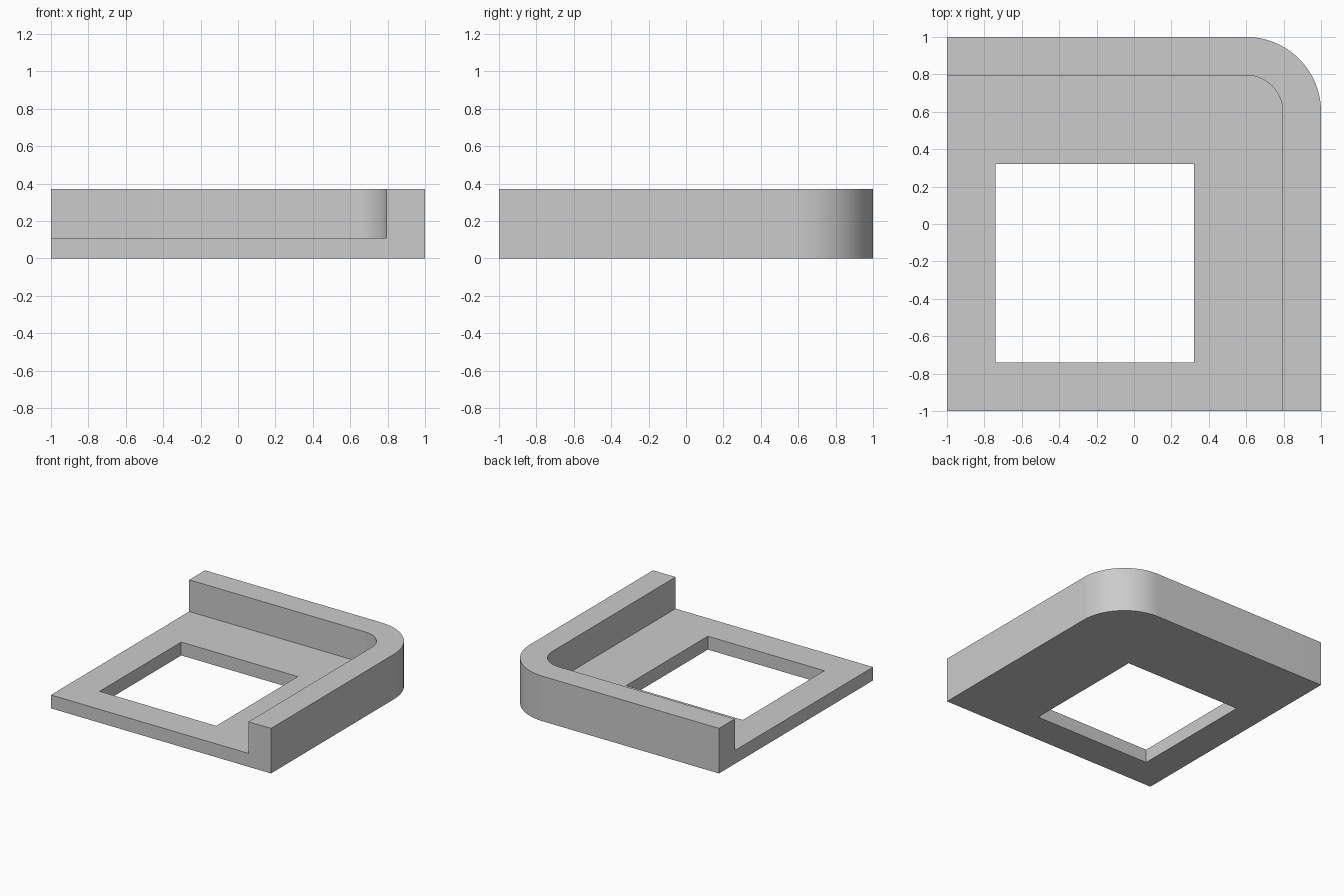
import bpy, bmesh, math

if "Cube" in bpy.data.objects:
    bpy.data.objects.remove(bpy.data.objects["Cube"], do_unlink=True)

HEIGHT, FLOOR = 0.37, 0.11
ARC_CENTRE = 0.6

grey = bpy.data.materials.new("light grey")
grey.use_nodes = True
grey.diffuse_color = (0.6, 0.6, 0.6, 1)
grey.node_tree.nodes["Principled BSDF"].inputs["Base Color"].default_value = (0.6, 0.6, 0.6, 1)


def prism(name, outline, bottom, top):
    """Extrude a counter-clockwise outline into a solid."""
    bm = bmesh.new()
    base = bm.faces.new([bm.verts.new((x, y, bottom)) for x, y in outline])
    up = bmesh.ops.extrude_face_region(bm, geom=[base], use_keep_orig=True)["geom"]
    bmesh.ops.translate(bm, vec=(0, 0, top - bottom),
                        verts=[v for v in up if isinstance(v, bmesh.types.BMVert)])
    bmesh.ops.recalc_face_normals(bm, faces=bm.faces)
    mesh = bpy.data.meshes.new(name)
    bm.to_mesh(mesh)
    bm.free()
    mesh.materials.append(grey)
    obj = bpy.data.objects.new(name, mesh)
    bpy.context.collection.objects.link(obj)
    return obj


def rounded_outline(low, radius, steps=24):
    """Square outline with its back left corner rounded."""
    high = ARC_CENTRE + radius
    arc = [(ARC_CENTRE + radius * math.cos(a), ARC_CENTRE + radius * math.sin(a))
           for a in (math.pi / 2 * i / steps for i in range(steps + 1))]
    return [(low, low), (high, low)] + arc + [(low, high)]


# Solid block with one rounded corner
tray = prism("corner_tray", rounded_outline(-1, 0.4), 0, HEIGHT)

# Pocket above the floor, and the square opening through it
pocket = prism("pocket_cutter", rounded_outline(-1.2, 0.195), FLOOR, HEIGHT + 0.2)
a, b = -0.74, 0.32
opening = prism("opening_cutter", [(a, a), (b, a), (b, b), (a, b)], -0.2, HEIGHT + 0.1)

bpy.ops.object.select_all(action="DESELECT")
bpy.context.view_layer.objects.active = tray
tray.select_set(True)
for cutter in (pocket, opening):
    cutter.hide_render = True
    cut = tray.modifiers.new(cutter.name, "BOOLEAN")
    cut.operation, cut.solver, cut.object = "DIFFERENCE", "EXACT", cutter
    bpy.ops.object.modifier_apply(modifier=cut.name)
    bpy.data.objects.remove(cutter, do_unlink=True)

bpy.ops.object.shade_smooth_by_angle(angle=math.radians(30))
